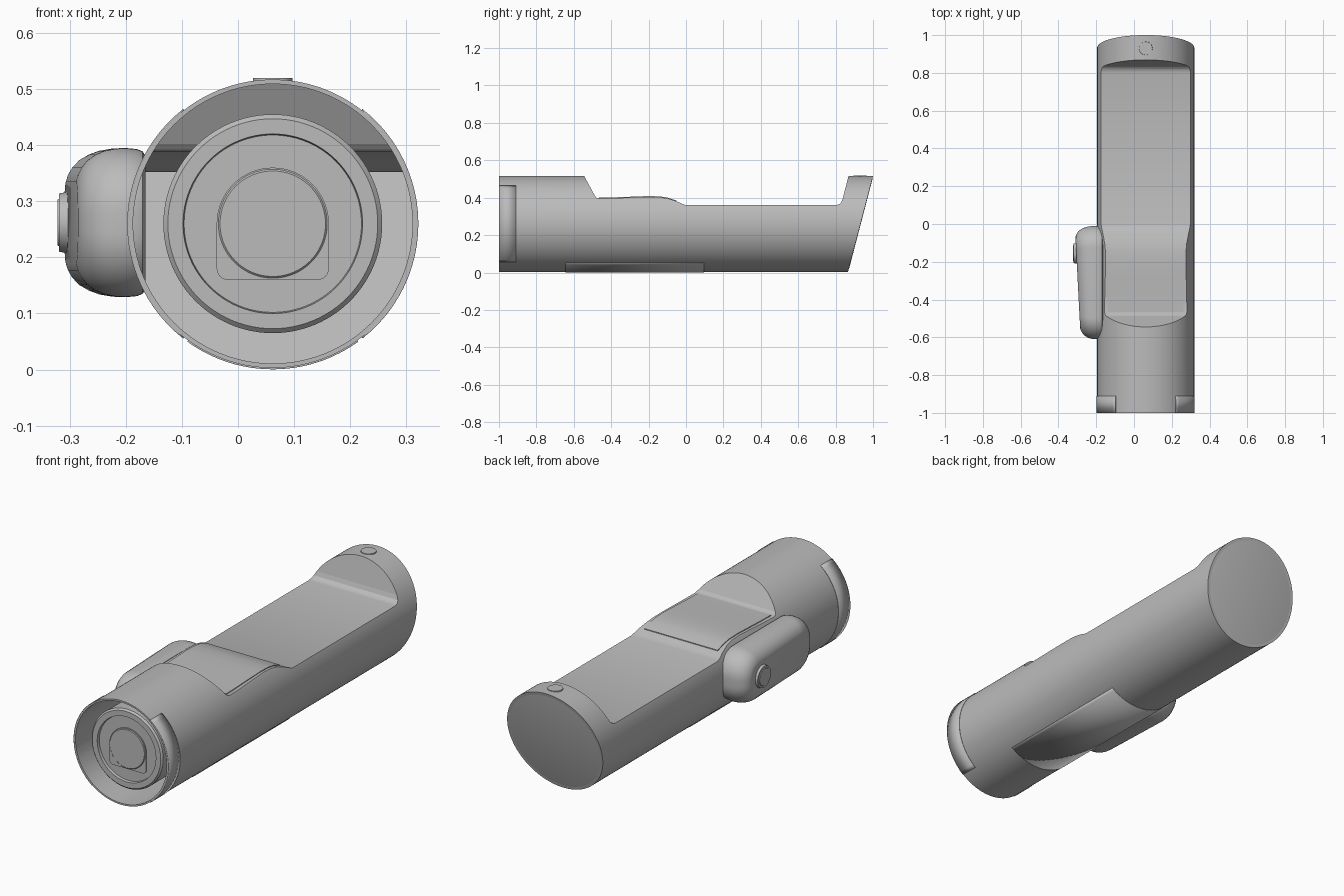
import bpy, bmesh, math
from mathutils import Matrix

if "Cube" in bpy.data.objects:
    bpy.data.objects.remove(bpy.data.objects["Cube"])

CX, CZ, R = 0.062, 0.26, 0.257      # tube axis and radius
WALL = 0.008

grey = bpy.data.materials.new("plain grey")
grey.use_nodes = True
grey.diffuse_color = (0.5, 0.5, 0.5, 1)
grey.node_tree.nodes["Principled BSDF"].inputs["Base Color"].default_value = (0.5, 0.5, 0.5, 1)


def activate(ob):
    bpy.ops.object.select_all(action='DESELECT')
    ob.select_set(True)
    bpy.context.view_layer.objects.active = ob


def smooth(ob, angle=30):
    activate(ob)
    bpy.ops.object.shade_smooth_by_angle(angle=math.radians(angle))


def finish(name, bm):
    bmesh.ops.recalc_face_normals(bm, faces=bm.faces)
    mesh = bpy.data.meshes.new(name)
    bm.to_mesh(mesh)
    bm.free()
    ob = bpy.data.objects.new(name, mesh)
    bpy.context.collection.objects.link(ob)
    mesh.materials.append(grey)
    return ob


def extrude(name, points, offset):
    """Solid made by sweeping a flat outline of 3D points along offset."""
    bm = bmesh.new()
    face = bm.faces.new([bm.verts.new(p) for p in points])
    new = bmesh.ops.extrude_face_region(bm, geom=[face])["geom"]
    bmesh.ops.translate(bm, vec=offset, verts=[v for v in new if isinstance(v, bmesh.types.BMVert)])
    return finish(name, bm)


def side_prism(name, yz, half):
    return extrude(name, [(CX - half, y, z) for y, z in yz], (2 * half, 0, 0))


def lathe(name, profile, x=CX, z=CZ, steps=96):
    """Spin a (radius, y) profile about an axis along y."""
    bm = bmesh.new()
    verts = [bm.verts.new((r, y, 0)) for r, y in profile]
    edges = [bm.edges.new(pair) for pair in zip(verts, verts[1:])]
    bmesh.ops.spin(bm, geom=verts + edges, axis=(0, 1, 0), cent=(0, 0, 0),
                   steps=steps, angle=math.tau)
    bmesh.ops.remove_doubles(bm, verts=bm.verts, dist=1e-5)
    bmesh.ops.translate(bm, vec=(x, 0, z), verts=bm.verts)
    ob = finish(name, bm)
    smooth(ob)
    return ob


def subtract(ob, cutter):
    mod = ob.modifiers.new("cut", 'BOOLEAN')
    mod.operation, mod.solver, mod.object = 'DIFFERENCE', 'EXACT', cutter
    activate(ob)
    bpy.ops.object.modifier_apply(modifier=mod.name)
    bpy.data.objects.remove(cutter)


# Tube body: scooped top, slanted back, hollow from the front
BUMP = [(-0.465, 0.396), (-0.38, 0.398), (-0.28, 0.402), (-0.2, 0.405), (-0.14, 0.403),
        (-0.1, 0.397), (-0.05, 0.381)]
SCOOP = ([(-0.59, 0.6), (-0.487, 0.41), (-0.478, 0.4)] + BUMP +
         [(-0.02, 0.367), (0, 0.36), (0.8, 0.36), (0.818, 0.364), (0.83, 0.375),
          (0.838, 0.395), (0.89, 0.6)])
SLANT = [(0.839, -0.1), (1.2, -0.1), (1.2, 0.6), (1.022, 0.6)]


def tube_solid(name, radius, front, inset):
    ob = lathe(name, [(0, front), (radius, front), (radius, 1.1), (0, 1.1)], steps=128)
    subtract(ob, side_prism("scoop", [(y, z - inset) for y, z in SCOOP], 0.4))
    subtract(ob, side_prism("slant", [(y - inset, z) for y, z in SLANT], 0.4))
    return ob


body = tube_solid("tube_body", R, -1, 0)
subtract(body, tube_solid("cavity", R - WALL, -1.1, WALL))
smooth(body)

# Display panel lying over the raised part of the scoop
top = [(y, z + 0.004) for y, z in BUMP]
smooth(side_prism("display_panel", top + [(y, z - 0.002) for y, z in reversed(BUMP)], 0.2))


def curved_patch(name, middle, half, y0, y1, n=24):
    """Thin cover hugging the tube around the given angle in degrees."""
    bm = bmesh.new()
    rows = []
    for i in range(n + 1):
        a = math.radians(middle + half * (2 * i / n - 1))
        rows.append([bm.verts.new((CX + (R + 0.001) * math.cos(a), y,
                                   CZ + (R + 0.001) * math.sin(a))) for y in (y0, y1)])
    for a, b in zip(rows, rows[1:]):
        bm.faces.new((a[0], b[0], b[1], a[1]))
    ob = finish(name, bm)
    mod = ob.modifiers.new("thickness", 'SOLIDIFY')
    mod.thickness, mod.offset = 0.003, 0
    smooth(ob)


curved_patch("left_front_cover", 0, 52, -1, -0.91)
curved_patch("right_front_cover", 180, 52, -1, -0.91)
curved_patch("bottom_cover", 270, 36, -0.645, 0.095)

# Lens barrel recessed in the front opening
lathe("lens_barrel", [(0, -0.944), (0.158, -0.944), (0.16, -0.958), (0.187, -0.958),
                      (0.195, -0.95), (0.195, -0.52), (0, -0.52)])
lathe("lens_glass", [(0, -0.953), (0.094, -0.953), (0.097, -0.95), (0.097, -0.943), (0, -0.943)])

# Arched plate around the glass
arch = [(0.1 * math.cos(math.pi * i / 32), 0.1 * math.sin(math.pi * i / 32)) for i in range(33)]
for sx, start in ((-1, 180), (1, 270)):
    for i in range(7):
        a = math.radians(start + 15 * i)
        arch.append((sx * 0.08 + 0.02 * math.cos(a), -0.08 + 0.02 * math.sin(a)))
extrude("lens_plate", [(CX + x, -0.949, CZ + z) for x, z in arch], (0, 0.006, 0))


# Side pod: rounded outline lofted outward, thinner towards the front
def pod_ring(bm, x, inset):
    hy, hz, rad = 0.3 - inset, 0.133 - inset, 0.115 - inset * 0.8
    ring = []
    for sy, sz, start in ((1, 1, 0), (-1, 1, 90), (-1, -1, 180), (1, -1, 270)):
        for i in range(13):
            a = math.radians(start + 7.5 * i)
            y = sy * (hy - rad) + rad * math.cos(a)
            z = sz * (hz - rad) + rad * math.sin(a)
            lean = 0.05 * (0.3 - y) * max(0, -0.2 - x) / 0.11
            ring.append(bm.verts.new((x + lean, y - 0.31, z + 0.262)))
    return ring


bm = bmesh.new()
rings = [pod_ring(bm, x, inset) for x, inset in (
    (-0.165, 0.014), (-0.17, 0.006), (-0.18, 0.002), (-0.2, 0), (-0.225, 0.001), (-0.25, 0.005),
    (-0.27, 0.012), (-0.288, 0.022), (-0.301, 0.035), (-0.309, 0.048), (-0.313, 0.06))]
for a, b in zip(rings, rings[1:]):
    for i in range(len(a)):
        j = (i + 1) % len(a)
        bm.faces.new((a[i], a[j], b[j], b[i]))
bm.faces.new(rings[0])
bm.faces.new(rings[-1])
smooth(finish("side_pod", bm), 35)


def disc(name, radius, depth, matrix, sides=48):
    bm = bmesh.new()
    bmesh.ops.create_cone(bm, cap_ends=True, segments=sides, radius1=radius,
                          radius2=radius * 0.94, depth=depth, matrix=matrix)
    smooth(finish(name, bm))


# Dial on the pod, with a small raised centre
turn = Matrix.Rotation(-math.pi / 2, 4, 'Y')
disc("pod_dial", 0.055, 0.016, Matrix.Translation((-0.311, -0.155, 0.262)) @ turn)
disc("pod_dial_centre", 0.043, 0.004, Matrix.Translation((-0.32, -0.155, 0.262)) @ turn)

# Button on top of the back end, and the slanted end plate
disc("top_button", 0.037, 0.016, Matrix.Translation((CX, 0.93, 0.512)))
tilt = Matrix.Rotation(-math.pi / 2 - math.atan2(0.135, 0.517), 4, 'X')
squash = Matrix.Diagonal((1, 1.033, 1, 1))
disc("end_plate", 0.25, 0.003, Matrix.Translation((CX, 0.933, CZ)) @ tilt @ squash, 96)
